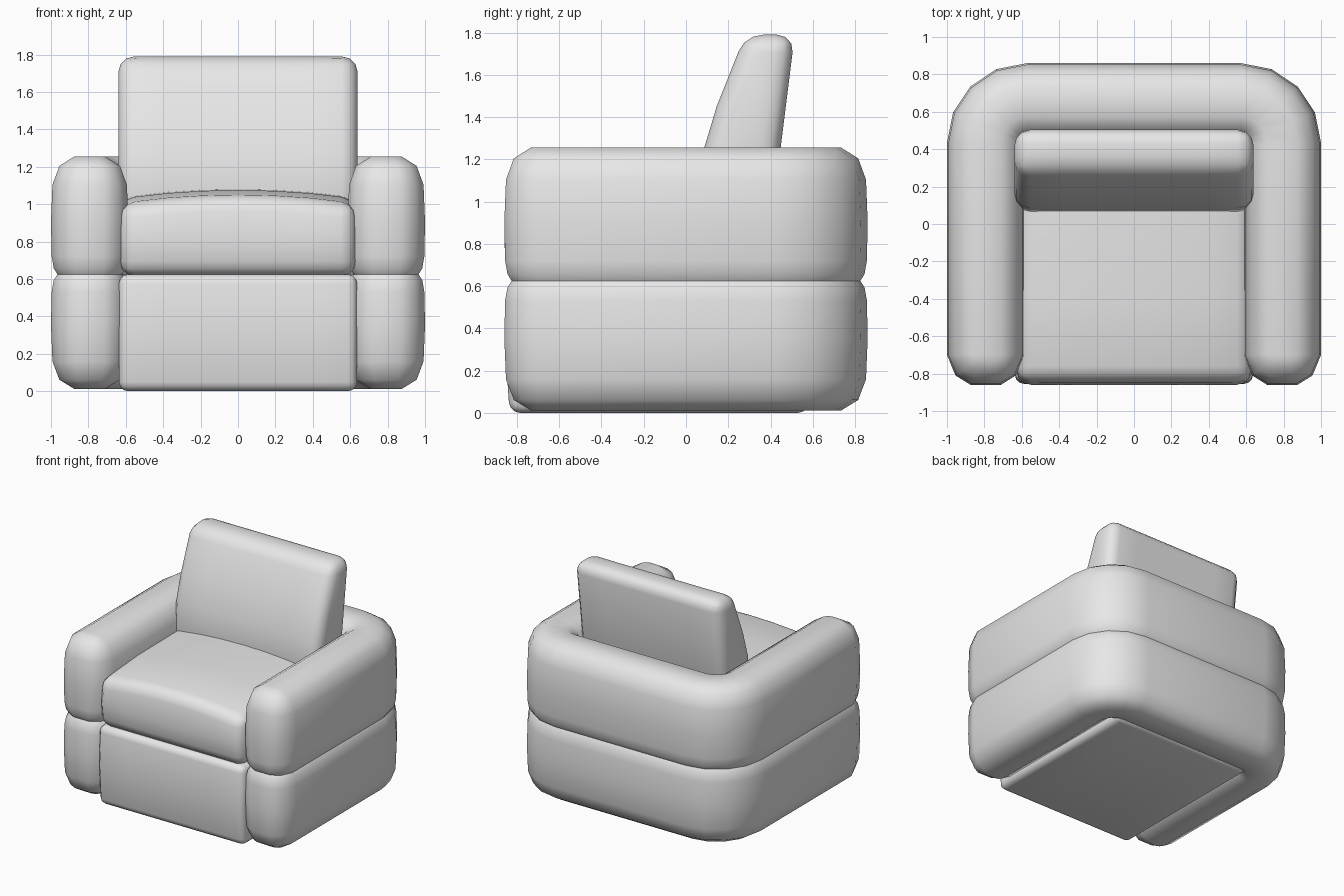
import bpy, bmesh, math

cube = bpy.data.objects.get("Cube")
if cube:
    bpy.data.objects.remove(cube, do_unlink=True)

fabric = bpy.data.materials.new("light_grey_fabric")
fabric.use_nodes = True
fabric.diffuse_color = (0.8, 0.8, 0.8, 1)
fabric.node_tree.nodes["Principled BSDF"].inputs["Base Color"].default_value = (0.8, 0.8, 0.8, 1)


def finish(name, bm, bevel=0, angle=50):
    """Turn a bmesh into a softly shaded object, with optional rounded edges."""
    bmesh.ops.recalc_face_normals(bm, faces=bm.faces)
    mesh = bpy.data.meshes.new(name)
    bm.to_mesh(mesh)
    bm.free()
    mesh.materials.append(fabric)
    obj = bpy.data.objects.new(name, mesh)
    bpy.context.collection.objects.link(obj)
    bpy.ops.object.select_all(action="DESELECT")
    obj.select_set(True)
    bpy.context.view_layer.objects.active = obj
    if bevel:
        mod = obj.modifiers.new("rounding", "BEVEL")
        mod.width = bevel
        mod.segments = 3
        mod.limit_method = "ANGLE"
        mod.angle_limit = math.radians(40)
        bpy.ops.object.modifier_apply(modifier=mod.name)
    bpy.ops.object.shade_smooth_by_angle(angle=math.radians(angle))
    return obj


def skin(bm, rings):
    """Join successive closed rings with quads."""
    for a, b in zip(rings, rings[1:]):
        for i in range(len(a)):
            j = (i + 1) % len(a)
            bm.faces.new((a[i], a[j], b[j], b[i]))


def cushion(name, profile, half_width, bevel, crown=0):
    """Side profile (y, z) drawn across x, with the upper side crowned."""
    bm = bmesh.new()
    z_mid = sum(z for y, z in profile) / len(profile)
    rings = []
    for t in (-1, -0.6, -0.3, 0, 0.3, 0.6, 1):
        lift = crown * (1 - t * t)
        rings.append([bm.verts.new((t * half_width, y, z + (lift if z > z_mid else 0)))
                      for y, z in profile])
    skin(bm, rings)
    bm.faces.new(rings[0])
    bm.faces.new(rings[-1])
    return finish(name, bm, bevel)


# Wraparound arm rolls: a pillowed section swept along a U-shaped path
HALF = 0.207
CENTRE_X, CORNER, RADIUS, FRONT = 0.793, 0.433, 0.22, -0.7
# (height fraction, inset from the full outline)
LAYERS = [(0, 0.035), (0.05, 0.015), (0.15, 0.004), (0.44, 0),
          (0.76, 0.008), (0.92, 0.045), (1, 0.125)]


def arm_path():
    """Stations: x, y, outward normal, width factor, forward reach."""
    side = [(CENTRE_X, FRONT, 1, 0, f, reach)
            for f, reach in ((0.39, 0.16), (0.78, 0.11), (1, 0))]
    for k in range(5):
        a = math.pi / 8 * k
        c, s = math.cos(a), math.sin(a)
        side.append((CENTRE_X - RADIUS + RADIUS * c, CORNER + RADIUS * s, c, s, 1, 0))
    other = [(-x, y, -nx, ny, f, r) for x, y, nx, ny, f, r in reversed(side)]
    return side + other


def arm_roll(name, z_seam, z_end):
    bm = bmesh.new()
    rings = []
    for x, y, nx, ny, f, reach in arm_path():
        outer, inner = [], []
        for t, d in LAYERS:
            w = f * (HALF - d)
            yy = y - reach * (1 - d / 0.16)
            z = z_seam + (z_end - z_seam) * t
            outer.append(bm.verts.new((x + nx * w, yy + ny * w, z)))
            inner.append(bm.verts.new((x - nx * w, yy - ny * w, z)))
        rings.append(outer + inner[::-1])
    skin(bm, rings)
    n = 2 * len(LAYERS)
    for ring in (rings[0], rings[-1]):
        for i in range(len(LAYERS) - 1):
            bm.faces.new((ring[i], ring[i + 1], ring[n - 2 - i], ring[n - 1 - i]))
    return finish(name, bm)


arm_roll("upper_arm_roll", 0.625, 1.255)
arm_roll("lower_arm_roll", 0.625, 0.012)

# Base block between the arms
cushion("seat_base", [(-0.835, 0), (-0.855, 0.3), (-0.845, 0.625),
                      (0.58, 0.625), (0.58, 0)], 0.637, 0.05)

# Seat cushion with a domed top
cushion("seat_cushion", [(-0.84, 0.615), (-0.86, 0.8), (-0.84, 1.0), (-0.4, 1.03),
                         (0.1, 1.035), (0.46, 1.03), (0.46, 0.615)], 0.63, 0.08, 0.045)

# Leaning back cushion
cushion("back_cushion", [(0.06, 0.95), (0.085, 1.25), (0.145, 1.45), (0.28, 1.79),
                         (0.515, 1.79), (0.41, 0.95)], 0.64, 0.085)
